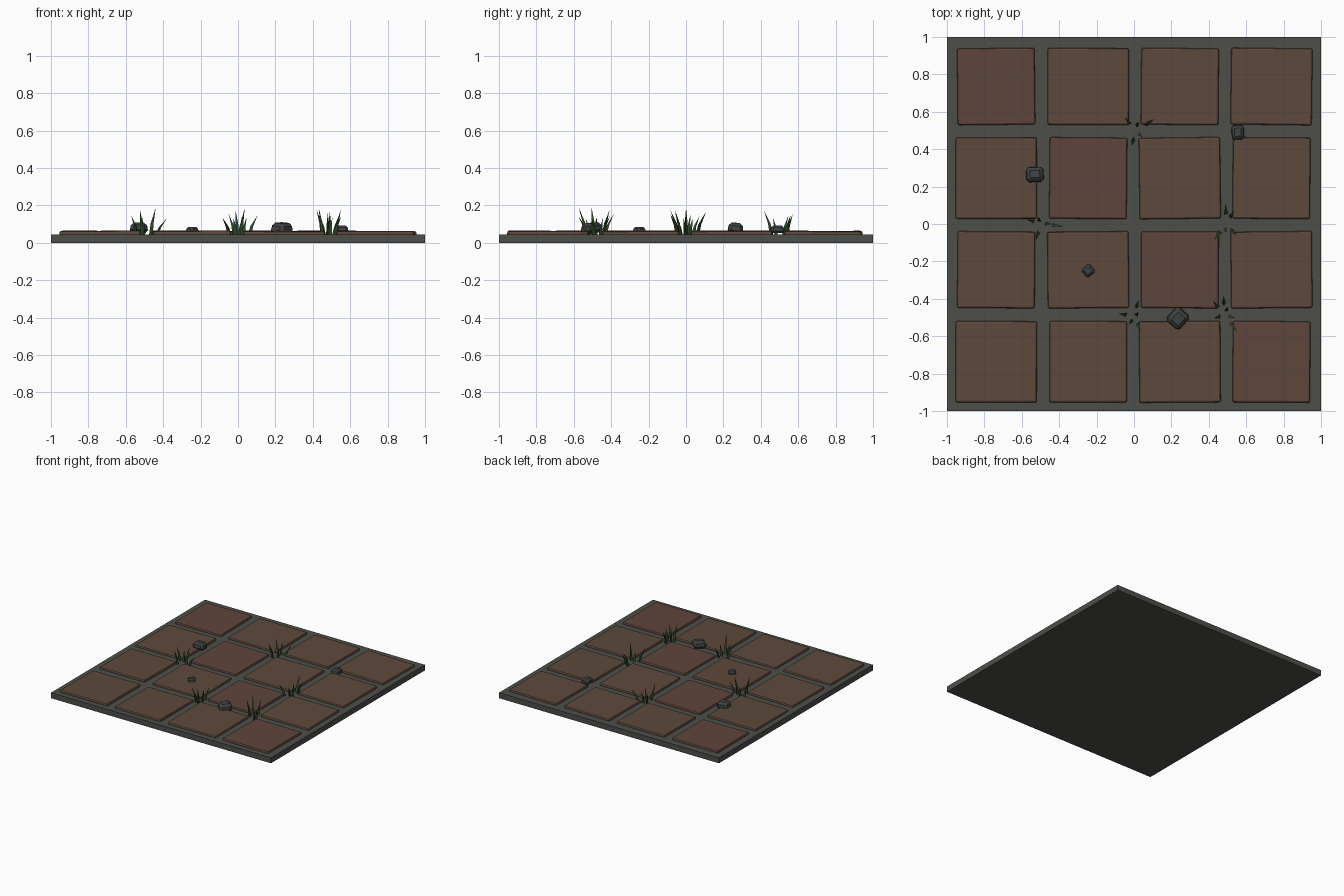
import bpy, bmesh, math, random
from mathutils import Vector, Matrix

random.seed(4)
cube = bpy.data.objects.get("Cube")
if cube:
    bpy.data.objects.remove(cube)


def material(name, rgb):
    m = bpy.data.materials.new(name)
    m.use_nodes = True
    m.diffuse_color = (*rgb, 1)
    m.node_tree.nodes["Principled BSDF"].inputs["Base Color"].default_value = (*rgb, 1)
    return m


MORTAR = material("grey mortar", (0.075, 0.078, 0.068))
BROWN = material("brown clay", (0.110, 0.066, 0.044))
RED = material("reddish clay", (0.115, 0.060, 0.045))
STONE = material("dark stone", (0.050, 0.056, 0.056))
GRASS = material("grass green", (0.030, 0.070, 0.022))


def add(name, bm, mat):
    bmesh.ops.recalc_face_normals(bm, faces=bm.faces)
    mesh = bpy.data.meshes.new(name)
    bm.to_mesh(mesh)
    bm.free()
    mesh.materials.append(mat)
    ob = bpy.data.objects.new(name, mesh)
    bpy.context.collection.objects.link(ob)
    return ob


def box(name, size, loc, mat, bevel=0, rot=(0, 0, 0), segments=1, taper=1):
    bm = bmesh.new()
    bmesh.ops.create_cube(bm, size=1)
    for v in bm.verts:
        k = taper if v.co.z > 0 else 1
        v.co = Vector((v.co.x * size[0] * k, v.co.y * size[1] * k, v.co.z * size[2]))
    if bevel:
        bmesh.ops.bevel(bm, geom=bm.edges[:], offset=bevel, segments=segments,
                        profile=0.5, affect='EDGES')
    ob = add(name, bm, mat)
    ob.location = loc
    ob.rotation_euler = [math.radians(a) for a in rot]
    return ob


# Mortar slab
box("base_slab", (2, 2, 0.045), (0, 0, 0.0225), MORTAR)

# Paving tiles, alternately wide and narrow, each slightly crooked
centres = (-0.737, -0.245, 0.245, 0.735)
for row, y in enumerate(centres):
    for col, x in enumerate(centres):
        wide = 0.435 if (row + col) % 2 == 0 else 0.415
        deep = 0.435 if row % 2 == 0 else 0.41
        tilt = [random.uniform(-0.5, 0.5) for _ in range(2)]
        turn = random.uniform(-0.8, 0.8)
        box(f"tile_{row}_{col}", (wide, deep, 0.034), (x, y, 0.046),
            RED if row + col == 3 else BROWN, 0.01, (*tilt, turn), 2)

# Loose stones: x, y, width, depth, height, turn
for i, (x, y, w, d, h, turn) in enumerate((
        (-0.53, 0.265, 0.1, 0.085, 0.055, 2), (0.555, 0.49, 0.07, 0.08, 0.04, 4),
        (-0.245, -0.25, 0.06, 0.06, 0.032, 40), (0.235, -0.505, 0.105, 0.1, 0.055, 48))):
    box(f"stone_{i}", (w, d, h), (x, y, 0.052 + h / 2), STONE, h * 0.28,
        (random.uniform(-5, 5), random.uniform(-5, 5), turn), 1, 0.82)


def blade(bm, foot, lean, height, radius):
    """Three-sided blade that curves outwards to a point."""
    rings = []
    spin = random.uniform(0, math.tau)
    for t, k in ((0, 1), (0.45, 0.75)):
        c = foot + lean * t ** 1.6 + Vector((0, 0, height * t))
        rings.append([bm.verts.new(c + Matrix.Rotation(spin + math.tau * n / 3, 3, 'Z')
                                   @ Vector((radius * k, 0, 0))) for n in range(3)])
    tip = bm.verts.new(foot + lean + Vector((0, 0, height)))
    bm.faces.new(rings[0])
    for n in range(3):
        m = (n + 1) % 3
        bm.faces.new((rings[0][n], rings[0][m], rings[1][m], rings[1][n]))
        bm.faces.new((rings[1][n], rings[1][m], tip))


# Grass tufts in the joints: centre, then blade offsets
tufts = (
    ((0.01, 0.5), ((-0.05, 0.06), (0.01, 0.04), (0.08, 0.05), (0.03, -0.03), (-0.02, -0.07))),
    ((-0.5, 0), ((-0.06, 0.02), (-0.01, 0.03), (0.05, 0), (0.1, -0.01), (-0.02, -0.07))),
    ((0.49, 0), ((0, 0.09), (0.04, 0.06), (-0.05, -0.07), (0, -0.04), (0.05, -0.05))),
    ((0, -0.49), ((-0.07, 0.01), (0.02, 0.07), (0.02, 0.01), (-0.02, -0.04), (0.03, -0.07))),
    ((0.48, -0.48), ((-0.05, 0.06), (0, 0.08), (0.02, 0.03), (-0.04, -0.02),
                     (0.05, -0.02), (0.06, -0.08))),
)
for i, ((x, y), offsets) in enumerate(tufts):
    bm = bmesh.new()
    for ox, oy in offsets:
        out = Vector((ox, oy, 0))
        blade(bm, Vector((x, y, 0.04)) + out * 0.65, out * 0.55,
              random.uniform(0.09, 0.15), random.uniform(0.01, 0.013))
    add(f"grass_tuft_{i}", bm, GRASS)
